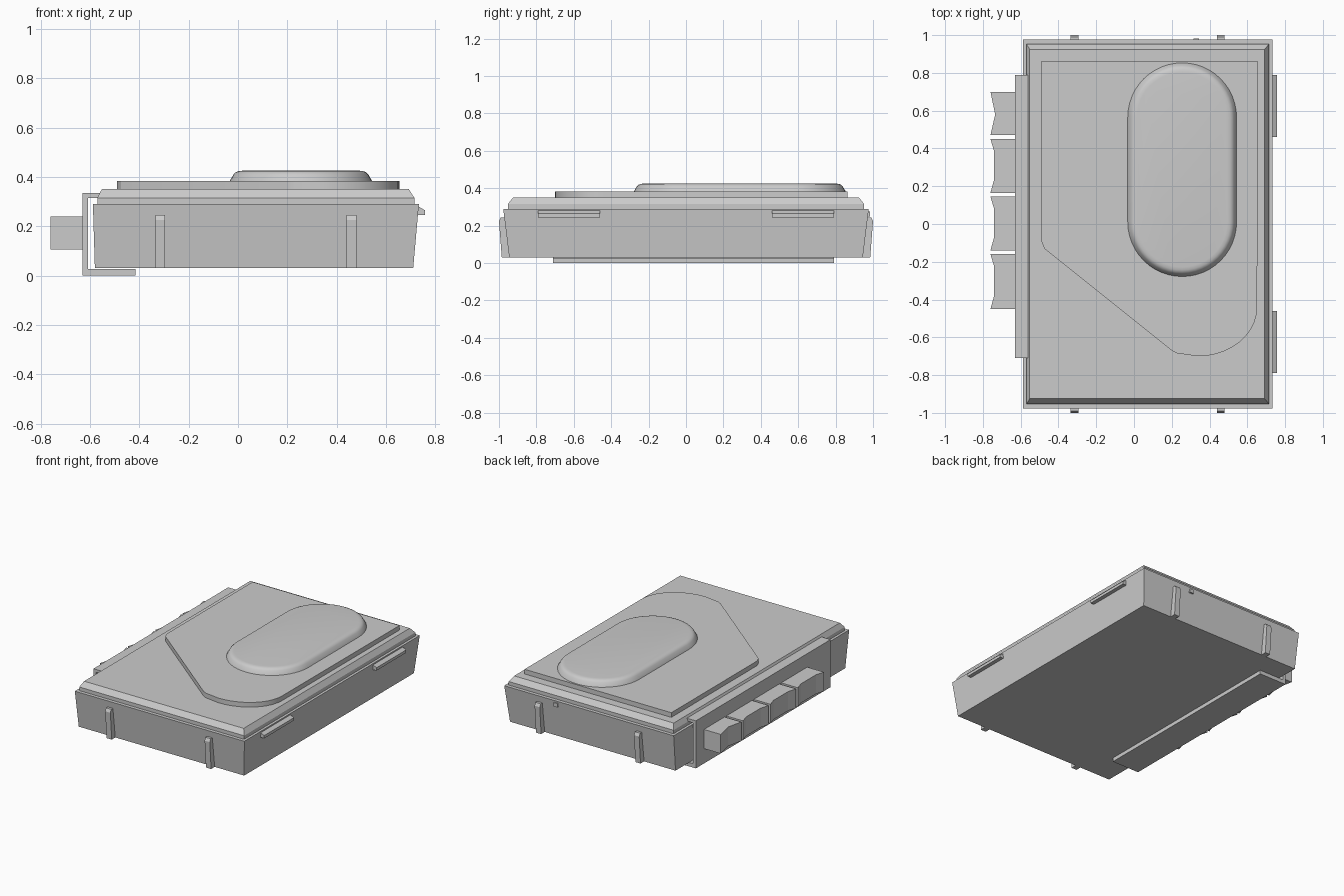
import bpy, bmesh, math

cube = bpy.data.objects.get("Cube")
if cube:
    bpy.data.objects.remove(cube, do_unlink=True)

grey = bpy.data.materials.new("plain grey")
grey.use_nodes = True
grey.diffuse_color = (0.6, 0.6, 0.6, 1)
grey.node_tree.nodes["Principled BSDF"].inputs["Base Color"].default_value = (0.6, 0.6, 0.6, 1)


def loft(name, rings, smooth=None):
    """Join matching rings of points and cap both ends."""
    bm = bmesh.new()
    loops = [[bm.verts.new(p) for p in ring] for ring in rings]
    n = len(loops[0])
    for low, high in zip(loops, loops[1:]):
        for i in range(n):
            j = (i + 1) % n
            bm.faces.new((low[i], low[j], high[j], high[i]))
    bm.faces.new(loops[0][::-1])
    bm.faces.new(loops[-1])
    bmesh.ops.recalc_face_normals(bm, faces=bm.faces)
    mesh = bpy.data.meshes.new(name)
    bm.to_mesh(mesh)
    bm.free()
    mesh.materials.append(grey)
    obj = bpy.data.objects.new(name, mesh)
    bpy.context.collection.objects.link(obj)
    if smooth:
        bpy.ops.object.select_all(action='DESELECT')
        obj.select_set(True)
        bpy.context.view_layer.objects.active = obj
        bpy.ops.object.shade_smooth_by_angle(angle=math.radians(smooth))
    return obj


def rect(x0, x1, y, z):
    return [(x0, -y, z), (x1, -y, z), (x1, y, z), (x0, y, z)]


def prism_y(name, profile, y0, y1):
    return loft(name, [[(x, y, z) for x, z in profile] for y in (y0, y1)])


def prism_x(name, profile, x0, x1):
    return loft(name, [[(x, y, z) for y, z in profile] for x in (x0, x1)])


def prism_z(name, outline, z0, z1, smooth=None):
    return loft(name, [[(x, y, z) for x, y in outline] for z in (z0, z1)], smooth)


# Tapered casing and stepped lid with a sloping rim
loft("casing", [rect(-0.58, 0.71, 0.945, 0.03), rect(-0.588, 0.733, 0.977, 0.29)])
loft("lid", [rect(-0.57, 0.715, 0.953, 0.28), rect(-0.57, 0.715, 0.953, 0.315),
             rect(-0.552, 0.692, 0.925, 0.35)])

# Raised plate with one cut corner and one round corner
outline = [(-0.49, 0.863), (-0.49, -0.09), (-0.475, -0.13), (0.2, -0.67), (0.23, -0.685)]
for i in range(11):
    a = math.radians(-90 + 9 * i)
    outline.append((0.34 + 0.312 * math.cos(a), -0.44 + 0.26 * math.sin(a)))
outline.append((0.655, 0.863))
prism_z("raised_plate", outline, 0.34, 0.383, 25)


# Rounded long bulge on the plate
def stadium(inset, z):
    r = 0.29 - inset
    ring = []
    for cy, start in ((0.565, 0), (0.01, 180)):
        for i in range(25):
            a = math.radians(start + 7.5 * i)
            ring.append((0.255 + r * math.cos(a), cy + r * math.sin(a), z))
    return ring


loft("bulge", [stadium(i, z) for i, z in
               ((0, 0.378), (0.003, 0.386), (0.017, 0.41), (0.025, 0.418),
                (0.036, 0.423), (0.052, 0.425))], 40)

# Upright ribs on the front and back walls
rib = [(0.93, 0.03), (0.985, 0.03), (1.0, 0.225), (0.99, 0.245), (0.95, 0.245)]
for side, sign in (("front", -1), ("back", 1)):
    for place, x in (("right", -0.315), ("left", 0.46)):
        prism_x(f"{side}_{place}_rib", [(sign * y, z) for y, z in rib], x - 0.02, x + 0.02)

# Small peg on the back wall
prism_x("back_peg", [(0.96, 0.25), (0.983, 0.25), (0.983, 0.277), (0.96, 0.277)], 0.315, 0.345)

# Clip ledges on the left wall
clip = [(0.71, 0.245), (0.757, 0.245), (0.757, 0.265), (0.732, 0.28), (0.71, 0.28)]
for place, y in (("front", -0.625), ("back", 0.625)):
    prism_y(f"{place}_clip", clip, y - 0.165, y + 0.165)

# Folded sheet bracket wrapping the right wall
bracket = [(-0.63, 0.0), (-0.415, 0.0), (-0.415, 0.027), (-0.608, 0.027),
           (-0.608, 0.315), (-0.56, 0.315), (-0.56, 0.335), (-0.63, 0.335)]
prism_y("bracket", bracket, -0.71, 0.79)

# Row of connector blocks with dished outer faces
for n, (y0, y1) in enumerate(((0.47, 0.7), (0.165, 0.45), (-0.14, 0.145), (-0.45, -0.16))):
    if n == 0:
        dish = [(-0.735, y0 + 0.11)]
    else:
        dish = [(-0.742, y0 + 0.065), (-0.742, y1 - 0.06)]
    prism_z(f"connector_{n + 1}",
            [(-0.62, y1), (-0.62, y0), (-0.76, y0)] + dish + [(-0.76, y1)], 0.105, 0.24)
